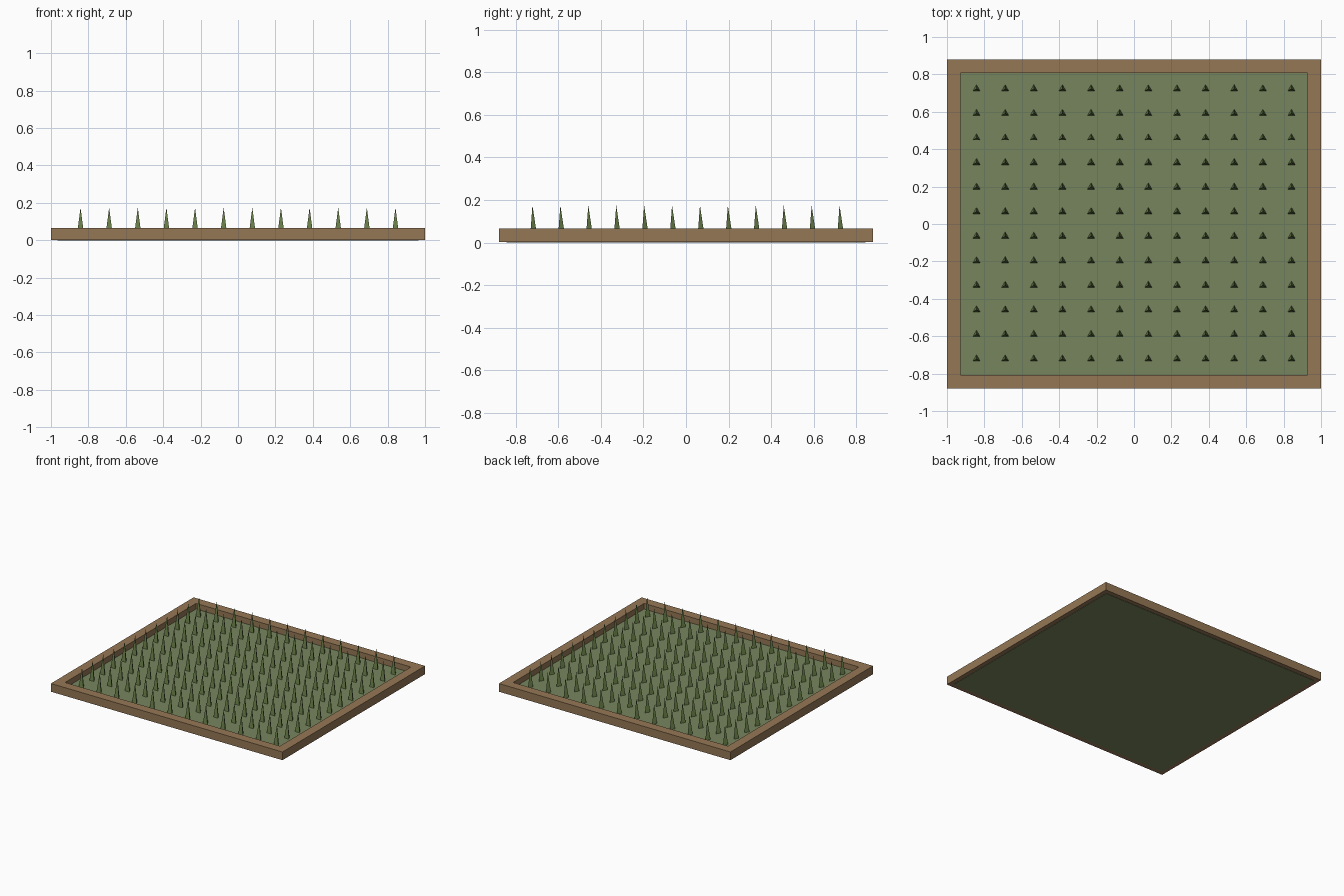
import bpy, bmesh
from mathutils import Matrix

if "Cube" in bpy.data.objects:
    bpy.data.objects.remove(bpy.data.objects["Cube"])

def material(name, rgb):
    m = bpy.data.materials.new(name)
    m.diffuse_color = (*rgb, 1)
    m.use_nodes = True
    m.node_tree.nodes["Principled BSDF"].inputs["Base Color"].default_value = m.diffuse_color
    return m

def finish(name, bm, mat):
    bmesh.ops.recalc_face_normals(bm, faces=bm.faces)
    me = bpy.data.meshes.new(name)
    bm.to_mesh(me)
    bm.free()
    me.materials.append(mat)
    ob = bpy.data.objects.new(name, me)
    bpy.context.collection.objects.link(ob)
    return ob

wood = material("wood", (0.30, 0.185, 0.09))
soil = material("ground_green", (0.185, 0.235, 0.11))
green = material("blade_green", (0.15, 0.225, 0.07))

# Wooden border: rectangular cross-section swept round four mitred corners
W, D, T = 1.0, 0.88, 0.072
Z0, Z1 = 0.002, 0.066
section = [(0, Z0), (0, Z1), (T, Z1), (T, Z0)]
bm = bmesh.new()
rings = [[bm.verts.new((sx * (W - i), sy * (D - i), z)) for i, z in section]
         for sx, sy in ((-1, -1), (1, -1), (1, 1), (-1, 1))]
for c in range(4):
    a, b = rings[c], rings[(c + 1) % 4]
    for k in range(4):
        n = (k + 1) % 4
        bm.faces.new((a[k], b[k], b[n], a[n]))
finish("border_frame", bm, wood)

# Ground plate set into the border
PLATE_TOP = 0.022
bm = bmesh.new()
bmesh.ops.create_cube(bm, size=1, matrix=Matrix.Translation((0, 0, PLATE_TOP / 2))
                      @ Matrix.Diagonal((1.93, 1.69, PLATE_TOP, 1)))
finish("ground_plate", bm, soil)

# Grid of three-sided spikes
N, TIP = 12, 0.175
bm = bmesh.new()
for i in range(N):
    for j in range(N):
        x = -0.842 + 1.684 * i / (N - 1)
        y = -0.722 + 1.444 * j / (N - 1)
        bmesh.ops.create_cone(bm, cap_ends=True, segments=3, radius1=0.023, radius2=0,
                              depth=TIP - PLATE_TOP,
                              matrix=Matrix.Translation((x, y, (TIP + PLATE_TOP) / 2)))
bmesh.ops.remove_doubles(bm, verts=bm.verts, dist=1e-5)
finish("grass_spikes", bm, green)
